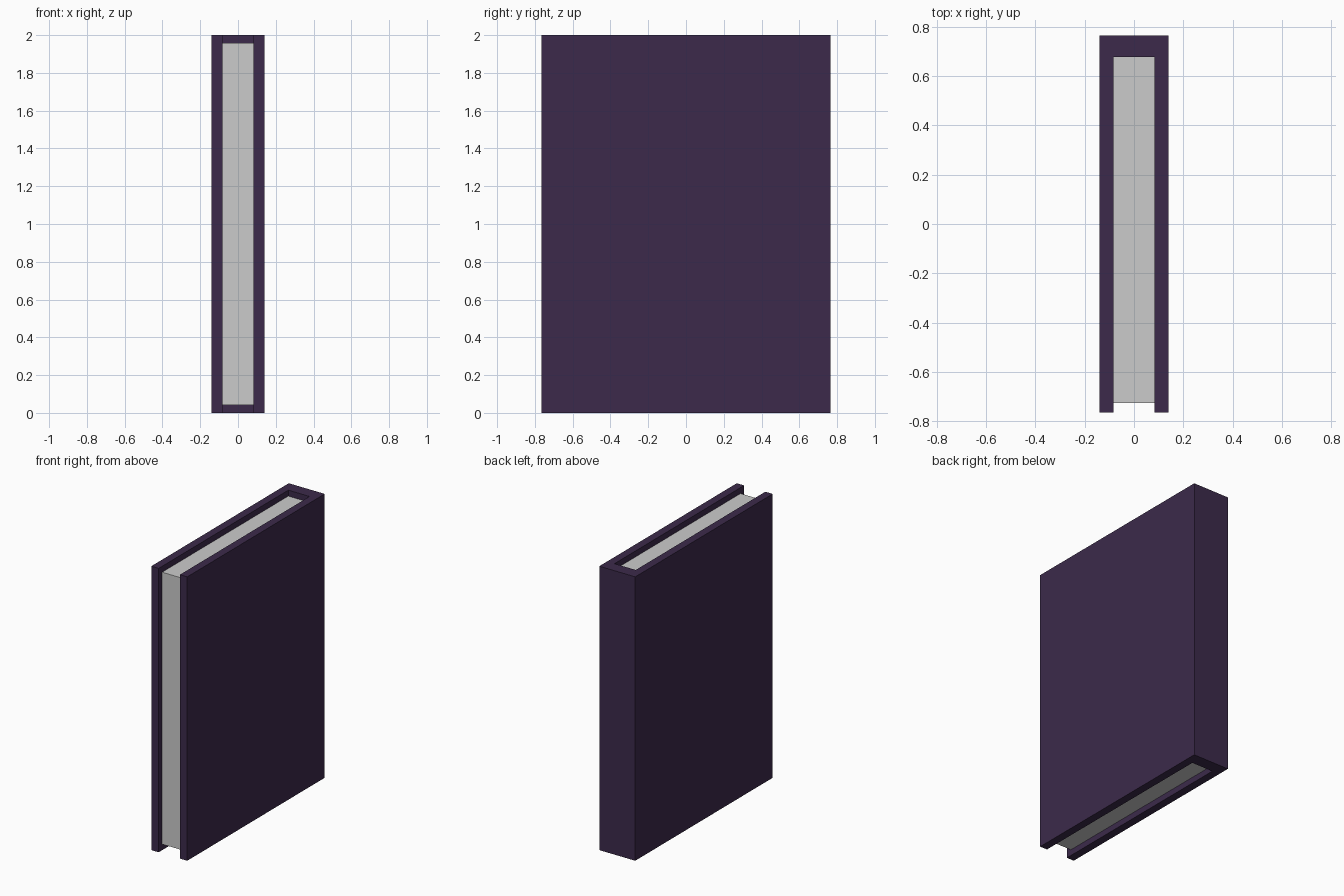
import bpy
import bmesh

if "Cube" in bpy.data.objects:
    bpy.data.objects.remove(bpy.data.objects["Cube"])

HALF_W, HALF_D, HEIGHT = 0.14, 0.765, 2.0   # outer size of the book
INNER_W, SPINE_Y = 0.083, 0.678             # inside faces of boards and spine
INSET = 0.042                               # page block recess


def extrude_profile(name, points, z0, z1):
    """Extrude a closed xy outline from z0 to z1."""
    bm = bmesh.new()
    face = bm.faces.new([bm.verts.new((x, y, z0)) for x, y in points])
    ext = bmesh.ops.extrude_face_region(bm, geom=[face])
    top = [v for v in ext["geom"] if isinstance(v, bmesh.types.BMVert)]
    bmesh.ops.translate(bm, verts=top, vec=(0, 0, z1 - z0))
    bmesh.ops.recalc_face_normals(bm, faces=bm.faces)
    mesh = bpy.data.meshes.new(name)
    bm.to_mesh(mesh)
    bm.free()
    obj = bpy.data.objects.new(name, mesh)
    bpy.context.collection.objects.link(obj)
    return obj


# Cover: U-shaped section, two boards joined by the spine at the back
half = [(INNER_W, SPINE_Y), (INNER_W, -HALF_D), (HALF_W, -HALF_D), (HALF_W, HALF_D)]
outline = half + [(-x, y) for x, y in reversed(half)]
cover = extrude_profile("book_cover", outline, 0, HEIGHT)
purple = bpy.data.materials.new("cover_purple")
purple.diffuse_color = (0.045, 0.023, 0.07, 1)
purple.use_nodes = True
purple.node_tree.nodes["Principled BSDF"].inputs["Base Color"].default_value = purple.diffuse_color
cover.data.materials.append(purple)

# Page block, set in from the cover edges
front_y = -HALF_D + INSET - 0.003
pages = extrude_profile(
    "page_block",
    [(-INNER_W, front_y), (INNER_W, front_y), (INNER_W, SPINE_Y), (-INNER_W, SPINE_Y)],
    INSET, HEIGHT - INSET)
